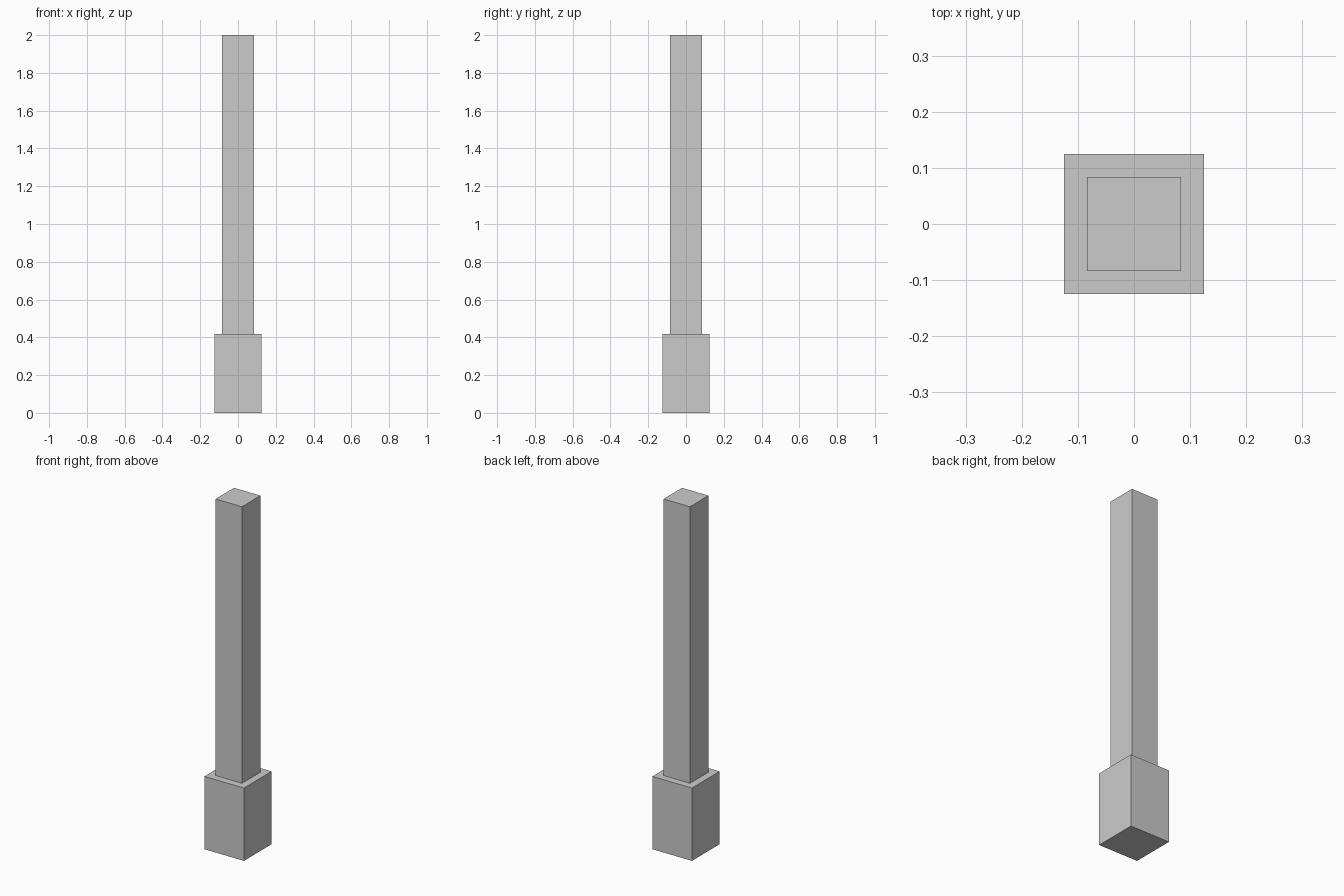
import bpy
import bmesh

if "Cube" in bpy.data.objects:
    bpy.data.objects.remove(bpy.data.objects["Cube"])


def box(name, width, z0, z1):
    """Square-section box centred on the z axis."""
    bm = bmesh.new()
    bmesh.ops.create_cube(bm, size=1)
    bmesh.ops.scale(bm, vec=(width, width, z1 - z0), verts=bm.verts)
    bmesh.ops.translate(bm, vec=(0, 0, (z0 + z1) / 2), verts=bm.verts)
    mesh = bpy.data.meshes.new(name)
    bm.to_mesh(mesh)
    bm.free()
    obj = bpy.data.objects.new(name, mesh)
    bpy.context.collection.objects.link(obj)
    return obj


BASE_TOP = 0.417

# Wide square foot of the post
box("post_base", 0.25, 0, BASE_TOP)
# Slender square shaft standing on the foot
box("post_shaft", 0.167, BASE_TOP, 2)
